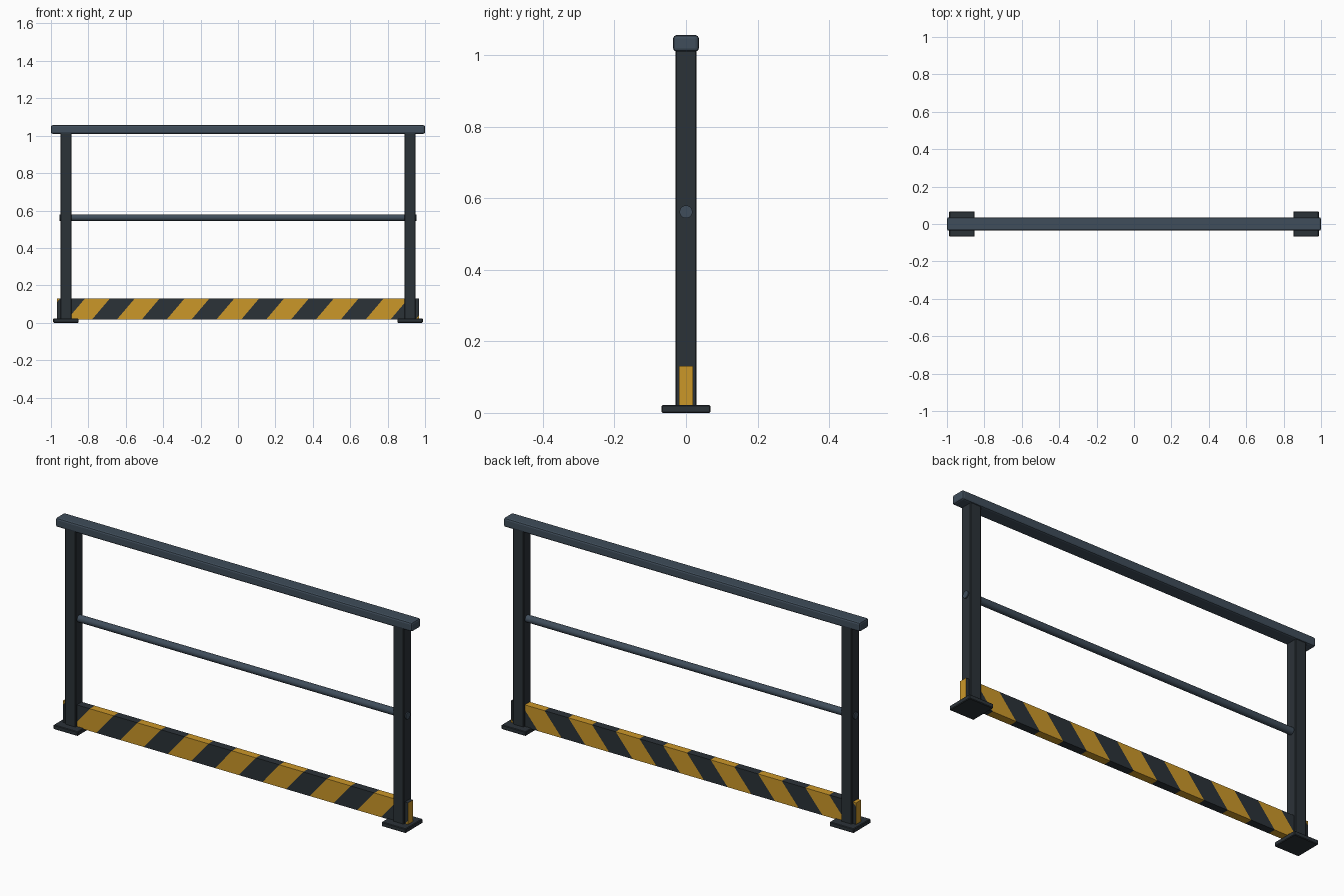
import bpy, bmesh, math
from mathutils import Vector

if "Cube" in bpy.data.objects:
    bpy.data.objects.remove(bpy.data.objects["Cube"])


def material(name, rgb):
    m = bpy.data.materials.new(name)
    m.diffuse_color = (*rgb, 1)
    m.use_nodes = True
    m.node_tree.nodes["Principled BSDF"].inputs["Base Color"].default_value = m.diffuse_color
    return m


CHARCOAL = material("charcoal", (0.024, 0.032, 0.039))
SLATE = material("slate blue", (0.050, 0.074, 0.103))
YELLOW = material("hazard yellow", (0.60, 0.31, 0.022))


def finish(name, bm, *mats):
    me = bpy.data.meshes.new(name)
    bm.normal_update()
    bm.to_mesh(me)
    bm.free()
    ob = bpy.data.objects.new(name, me)
    bpy.context.collection.objects.link(ob)
    for m in mats:
        me.materials.append(m)
    return ob


def box_mesh(lo, hi):
    bm = bmesh.new()
    bmesh.ops.create_cube(bm, size=1)
    lo, hi = Vector(lo), Vector(hi)
    bmesh.ops.scale(bm, vec=hi - lo, verts=bm.verts)
    bmesh.ops.translate(bm, vec=(lo + hi) / 2, verts=bm.verts)
    return bm


def box(name, lo, hi, mat, bevel, segments=1):
    bm = box_mesh(lo, hi)
    bmesh.ops.bevel(bm, geom=bm.edges[:], offset=bevel, segments=segments,
                    profile=0.5, affect='EDGES')
    return finish(name, bm, mat)


# Posts and base plates at both ends
for side, cx in (("left", -0.92), ("right", 0.92)):
    box(side + "_post", (cx - 0.03, -0.03, 0.015), (cx + 0.03, 0.03, 1.02), CHARCOAL, 0.003)
    box(side + "_base_plate", (cx - 0.068, -0.068, 0), (cx + 0.068, 0.068, 0.022), CHARCOAL, 0.003)

# Top handrail with chamfered edges
box("top_rail", (-1, -0.036, 1.01), (1, 0.036, 1.056), SLATE, 0.009, 2)

# Round middle rail, ends just proud of the posts
bpy.ops.mesh.primitive_cylinder_add(vertices=24, radius=0.018, depth=1.91,
                                    location=(0, 0, 0.562), rotation=(0, math.pi / 2, 0))
rail = bpy.context.object
rail.name = "middle_rail"
rail.data.materials.append(SLATE)
bpy.ops.object.shade_smooth_by_angle(angle=math.radians(40))

# Toe board cut by slanted planes into hazard stripes
PERIOD, SLANT, MID = 0.266, 0.85, 0.075
bm = box_mesh((-0.968, -0.02, 0.018), (0.968, 0.02, 0.131))
for i in range(-8, 8):
    bmesh.ops.bisect_plane(bm, geom=bm.verts[:] + bm.edges[:] + bm.faces[:],
                           plane_co=((i + 0.5) * PERIOD / 2, 0, MID),
                           plane_no=Vector((1, 0, -SLANT)).normalized())
bm.normal_update()
for f in bm.faces:
    c = f.calc_center_median()
    stripe = round((c.x - SLANT * (c.z - MID)) / (PERIOD / 2))
    # yellow on alternate stripes and on the end faces
    f.material_index = 1 if stripe % 2 == 0 or abs(f.normal.x) > 0.9 else 0
finish("toe_board", bm, CHARCOAL, YELLOW)
